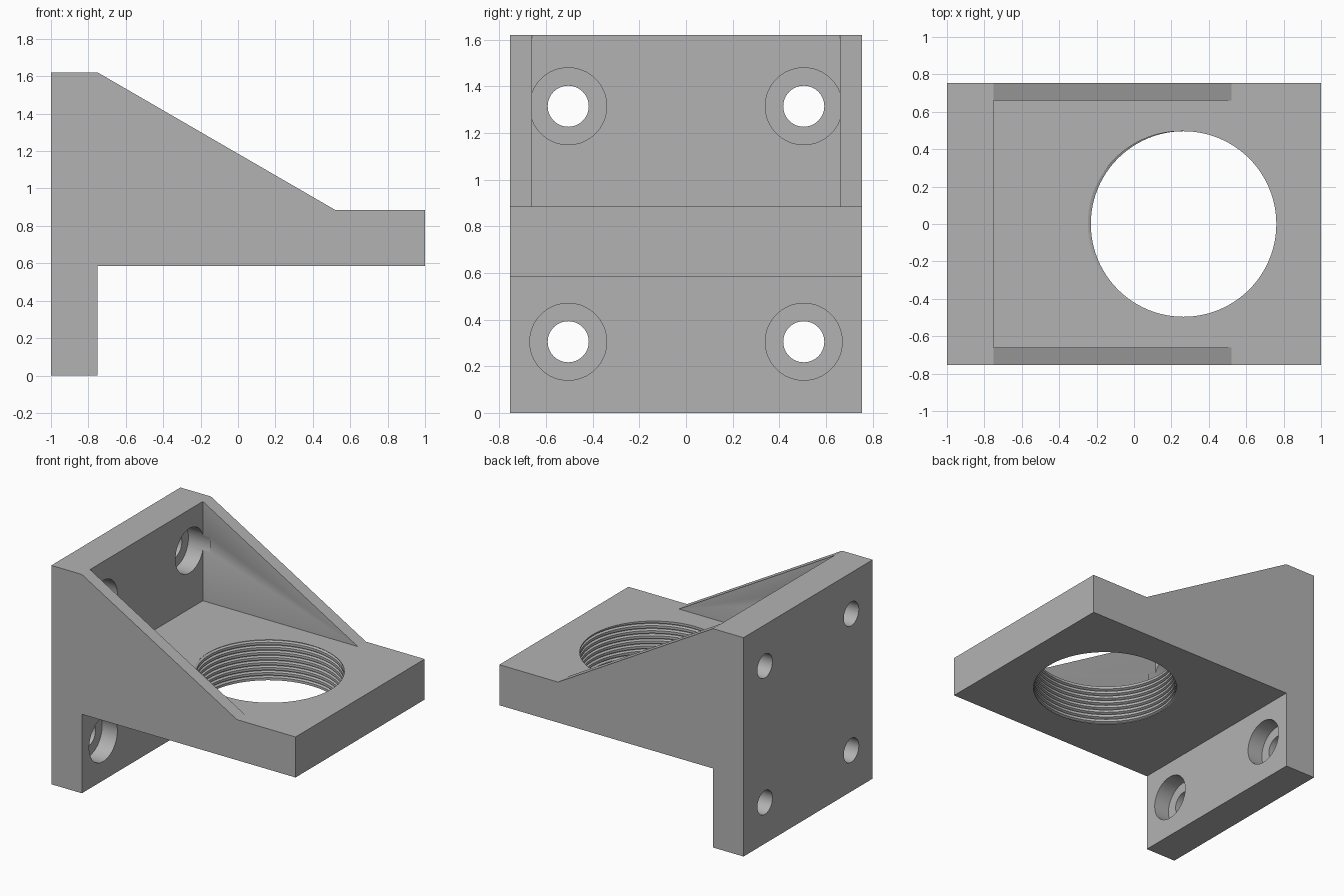
import bpy, bmesh, math
from mathutils import Matrix, Vector

cube = bpy.data.objects.get("Cube")
if cube:
    bpy.data.objects.remove(cube, do_unlink=True)

# Main dimensions
HALF_W, POCKET_W = 0.755, 0.66
PLATE_X, SLOPE_X = -0.75, 0.52
SHELF_LO, SHELF_HI, TOP = 0.585, 0.885, 1.62
BORE_X, MINOR, MAJOR, PITCH = 0.265, 0.496, 0.512, 0.0375

grey = bpy.data.materials.new("matte grey")
grey.use_nodes = True
colour = (0.45, 0.45, 0.45, 1)
grey.diffuse_color = colour
grey.node_tree.nodes["Principled BSDF"].inputs["Base Color"].default_value = colour


def make_object(name, bm):
    bmesh.ops.recalc_face_normals(bm, faces=bm.faces)
    mesh = bpy.data.meshes.new(name)
    bm.to_mesh(mesh)
    bm.free()
    mesh.materials.append(grey)
    obj = bpy.data.objects.new(name, mesh)
    bpy.context.collection.objects.link(obj)
    return obj


def prism(name, profile, half_width):
    """Extrude an x-z profile symmetrically along y."""
    bm = bmesh.new()
    face = bm.faces.new([bm.verts.new((x, -half_width, z)) for x, z in profile])
    ext = bmesh.ops.extrude_face_region(bm, geom=[face])
    verts = [v for v in ext["geom"] if isinstance(v, bmesh.types.BMVert)]
    bmesh.ops.translate(bm, verts=verts, vec=(0, 2 * half_width, 0))
    return make_object(name, bm)


def rod(name, x0, x1, y, z, radius):
    """Cylinder running along x."""
    bm = bmesh.new()
    place = Matrix.Translation(((x0 + x1) / 2, y, z)) @ Matrix.Rotation(math.pi / 2, 4, "Y")
    bmesh.ops.create_cone(bm, cap_ends=True, segments=64, radius1=radius,
                          radius2=radius, depth=x1 - x0, matrix=place)
    return make_object(name, bm)


def thread_cutter(name, segments=96):
    """Helical V-thread solid, running past both faces of the shelf."""
    steps = [(0.25, MINOR), (0.45, MAJOR), (0.55, MAJOR), (0.75, MINOR)]
    s = len(steps)
    turns = 12
    base = SHELF_HI - 10 * PITCH
    bm = bmesh.new()
    rows = []
    for k in range(turns * s + 1):
        phase, r = steps[k % s]
        row = []
        for i in range(segments):
            a = math.tau * i / segments
            z = base + PITCH * (k // s + phase + i / segments)
            row.append(bm.verts.new((BORE_X + r * math.cos(a), r * math.sin(a), z)))
        rows.append(row)
    last = len(rows) - 1

    def vert(k, i):
        return rows[k][i] if i < segments else (rows[k + s][0] if k + s <= last else None)

    for k in range(last):
        for i in range(segments):
            quad = [vert(k, i), vert(k, i + 1), vert(k + 1, i + 1), vert(k + 1, i)]
            if None not in quad:
                bm.faces.new(quad)
    # Close both open ends with a fan to the axis
    border = [e for e in bm.edges if e.is_boundary]
    middle = base + PITCH * turns / 2
    ends = [(-1, base - PITCH), (1, base + PITCH * (turns + 2))]
    for side, z in ends:
        tip = bm.verts.new((BORE_X, 0, z))
        for e in border:
            if (sum(v.co.z for v in e.verts) / 2 - middle) * side > 0:
                bm.faces.new((e.verts[0], e.verts[1], tip))
    return make_object(name, bm)


# Bracket body: upright plate, shelf and sloping side webs
bracket = prism("bracket", [
    (-1, 0), (PLATE_X, 0), (PLATE_X, SHELF_LO), (1, SHELF_LO),
    (1, SHELF_HI), (SLOPE_X, SHELF_HI), (PLATE_X, TOP), (-1, TOP)], HALF_W)

# Pocket between the webs, then the threaded bore
cutters = [
    prism("pocket_cutter", [(PLATE_X, SHELF_HI), (SLOPE_X, SHELF_HI),
                            (SLOPE_X, TOP + 0.2), (PLATE_X, TOP + 0.2)], POCKET_W),
    thread_cutter("thread_cutter"),
]

# Four counterbored mounting holes
for y in (-0.505, 0.505):
    for z in (0.305, 1.315):
        cutters.append(rod("counterbore_cutter", -0.875, -0.69, y, z, 0.165))
        cutters.append(rod("bolt_hole_cutter", -1.1, -0.8, y, z, 0.088))

bpy.ops.object.select_all(action="DESELECT")
bracket.select_set(True)
bpy.context.view_layer.objects.active = bracket
for cutter in cutters:
    cutter.hide_render = True
    mod = bracket.modifiers.new(cutter.name, "BOOLEAN")
    mod.operation = "DIFFERENCE"
    mod.solver = "EXACT"
    mod.object = cutter
    bpy.ops.object.modifier_apply(modifier=mod.name)
    bpy.data.objects.remove(cutter, do_unlink=True)

# Smooth round walls, crisp edges
bpy.ops.object.shade_smooth_by_angle(angle=math.radians(25))
